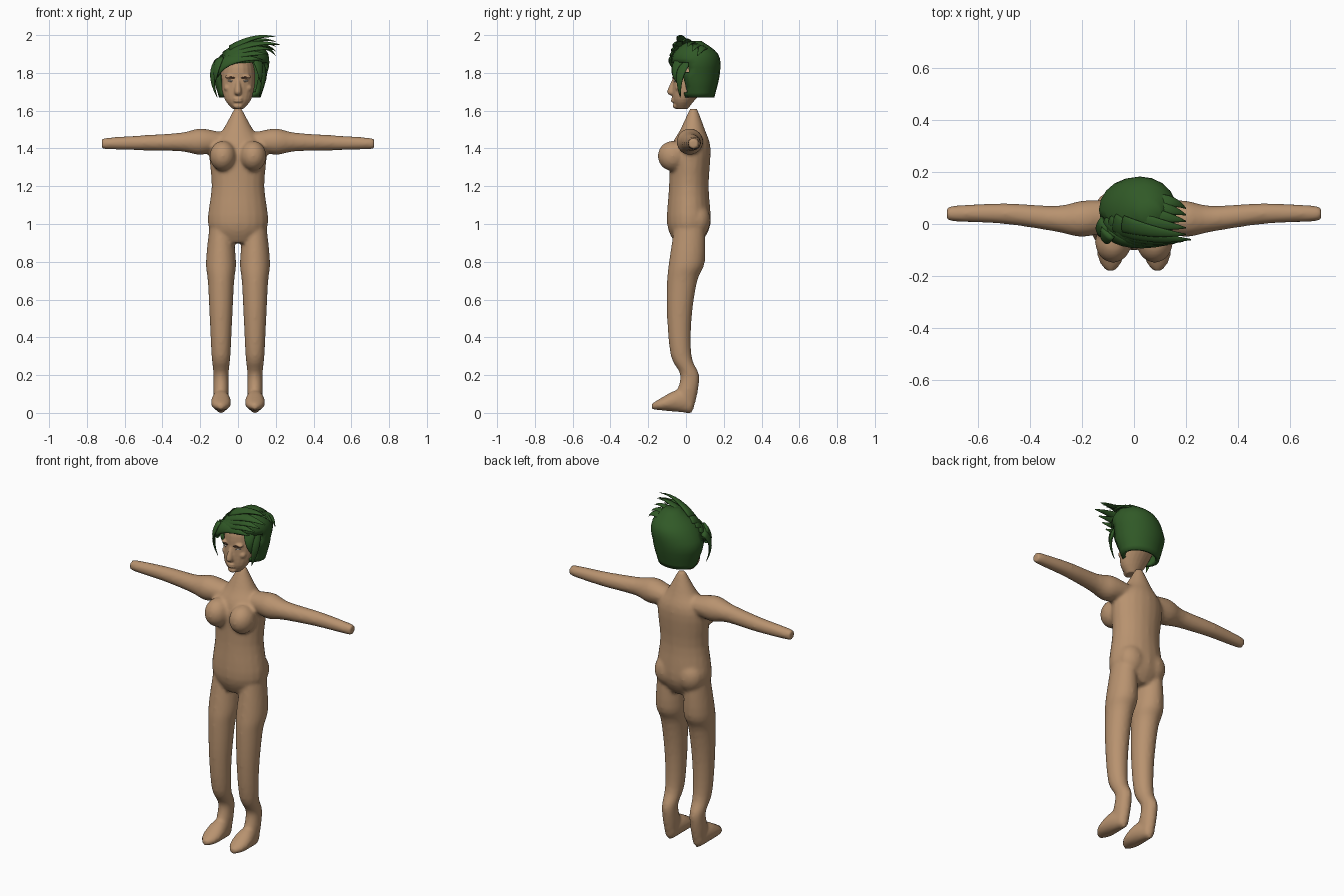
import bpy, bmesh, math
from mathutils import Vector, Matrix

if "Cube" in bpy.data.objects:
    bpy.data.objects.remove(bpy.data.objects["Cube"])

SIDES = {"right": -1, "left": 1}


def material(name, *rgb):
    colour = (*rgb, 1)
    made = bpy.data.materials.new(name)
    made.use_nodes = True
    made.diffuse_color = colour
    made.node_tree.nodes["Principled BSDF"].inputs["Base Color"].default_value = colour
    return made


skin = material("tan skin", .48, .29, .16)
green = material("dark green hair", .03, .1, .02)
brown = material("brown brow", .1, .05, .03)
pale = material("pale eye", .4, .35, .3)


def smooth_rows(rows, steps=4):
    """Pass a smooth curve through the rows of a profile."""
    rows = [Vector(row) for row in rows]
    padded = [rows[0], *rows, rows[-1]]
    result = []
    for before, start, end, after in zip(padded, padded[1:], padded[2:], padded[3:]):
        leave, arrive = (end - before) / 2, (after - start) / 2
        for step in range(steps):
            t = step / steps
            rise = t * t * (3 - 2 * t)
            result.append(start.lerp(end, rise) + leave * t * (1 - t) ** 2
                          - arrive * t * t * (1 - t))
    return result + [rows[-1]]


def loft(bm, rings, sides=20):
    """Skin a tube through rings given as centre and two half axes."""
    turns = [math.tau * i / sides for i in range(sides)]
    loops = [[bm.verts.new(centre + u * math.cos(a) + v * math.sin(a)) for a in turns]
             for centre, u, v in rings]
    for lower, upper in zip(loops, loops[1:]):
        for i in range(sides):
            bm.faces.new((lower[i - 1], lower[i], upper[i], upper[i - 1]))
    bm.faces.new(loops[0])
    bm.faces.new(loops[-1])


def upright(bm, rows, shift=lambda z: 0):
    """Loft a vertical part from rows of height, half width, front and back."""
    loft(bm, [(Vector((shift(z), (front + back) / 2, z)), Vector((width, 0, 0)),
               Vector((0, (back - front) / 2, 0)))
              for z, width, front, back in smooth_rows(rows)])


def ball(bm, centre, size):
    place = Matrix.Translation(centre) @ Matrix.Diagonal((*size, 1))
    bmesh.ops.create_uvsphere(bm, u_segments=20, v_segments=12, radius=1, matrix=place)


def finish(bm, name, mat):
    bmesh.ops.recalc_face_normals(bm, faces=bm.faces)
    for face in bm.faces:
        face.smooth = True
    mesh = bpy.data.meshes.new(name)
    bm.to_mesh(mesh)
    bm.free()
    mesh.materials.append(mat)
    part = bpy.data.objects.new(name, mesh)
    bpy.context.collection.objects.link(part)
    return part


def blend(part, voxel, passes):
    """Fuse overlapping forms into one soft skin."""
    remesh = part.modifiers.new("blend", 'REMESH')
    remesh.mode = 'VOXEL'
    remesh.voxel_size = voxel
    remesh.use_smooth_shade = True
    soften = part.modifiers.new("soften", 'SMOOTH')
    soften.iterations = passes


# Torso and neck
bm = bmesh.new()
upright(bm, [(.9, .1, -.06, .08), (1, .16, -.1, .13), (1.2, .14, -.09, .12),
             (1.4, .15, -.08, .13), (1.5, .08, -.03, .1), (1.61, .02, .02, .06)])

# Arms, legs and feet, repeated on both sides
arm = [(.1, .03, .06, .05), (.2, .02, .07, .07), (.3, .02, .05, .05),
       (.5, .04, .04, .04), (.7, .04, .03, .03), (.72, .04, .02, .02)]
leg = [(1, .06, -.06, .1), (.8, .08, -.09, .1), (.7, .07, -.1, .06), (.5, .06, -.1, .03),
       (.3, .05, -.08, .03), (.2, .04, -.03, .07), (.1, .04, -.05, .06), (.02, .03, -.04, .04)]
foot = [(.03, .03, .1), (-.05, .05, .12), (-.13, .05, .08), (-.18, .02, .05)]
for s in SIDES.values():
    hip = s * .09
    loft(bm, [(Vector((s * x, y, 1.44 - x / 50)), Vector((0, depth, 0)), Vector((0, 0, height)))
              for x, y, depth, height in smooth_rows(arm)])
    upright(bm, leg, lambda z: hip)
    loft(bm, [(Vector((hip, y, (top - y / 10) / 2)), Vector((width, 0, 0)),
               Vector((0, 0, (top + y / 10) / 2))) for y, width, top in smooth_rows(foot)])
    ball(bm, (s * .08, -.07, 1.36), (.07, .08, .08))
    ball(bm, (s * .07, .06, 1.02), (.08, .07, .09))
blend(finish(bm, "body", skin), .01, 6)

# Head: skull, nose, lips, chin, brow ridge and cheeks
bm = bmesh.new()
upright(bm, [(1.61, .03, -.05, .01), (1.66, .07, -.07, .05), (1.75, .09, -.07, .13),
             (1.85, .08, -.06, .14), (1.93, .02, 0, .07)])
upright(bm, [(1.68, .01, -.08, -.04), (1.7, .02, -.1, -.04), (1.77, .01, -.07, -.04)])
for lip_height in (1.65, 1.663):
    ball(bm, (0, -.065, lip_height), (.025, .015, .007))
ball(bm, (0, -.055, 1.625), (.025, .015, .015))
for s in SIDES.values():
    ball(bm, (s * .04, -.052, 1.78), (.03, .016, .01))
    ball(bm, (s * .05, -.036, 1.72), (.025, .02, .02))
blend(finish(bm, "head", skin), .005, 3)

# Eyes and eyebrows
for side, s in SIDES.items():
    for name, mat, y, z, width in (("eye", pale, -.057, 1.757, .016),
                                   ("eyebrow", brown, -.064, 1.776, .025)):
        bm = bmesh.new()
        ball(bm, (0, 0, 0), (width, .005, .005))
        part = finish(bm, side + "_" + name, mat)
        part.location = (s * .04, y, z)
        part.rotation_euler = (0, -s * .1, s * .35)

# Hair shell, leaning left at the crown and open over the face
bm = bmesh.new()
upright(bm, [(1.67, .11, -.02, .15), (1.8, .145, -.07, .18), (1.9, .12, -.07, .17),
             (1.97, .04, .01, .08)], lambda z: .01 + max(0, z - 1.8) * .3)
bm.normal_update()
opening = []
for face in bm.faces:
    centre = face.calc_center_median()
    underside = face.normal.z < -.9 or len(face.verts) > 4 and centre.z < 1.7
    if underside or (centre.z < 1.85 and centre.y < 0):
        opening.append(face)
bmesh.ops.delete(bm, geom=opening, context='FACES')
thickness = finish(bm, "hair_shell", green).modifiers.new("thickness", 'SOLIDIFY')
thickness.thickness = .02


def lock(name, start, bend, tip, width, steps=8):
    """Sweep a flat, tapering strand that lies against the head."""
    crown = Vector((.02, .05, 1.8))
    rings = []
    for step in range(steps):
        t = step / (steps - 1)
        point = start.lerp(bend, t).lerp(bend.lerp(tip, t), t)
        along = (bend - start).lerp(tip - bend, t).normalized()
        across = along.cross(point - crown).normalized()
        radius = width * max(1 - t, .02) ** .7
        rings.append((point, across * radius, along.cross(across) * radius * .4))
    bm = bmesh.new()
    loft(bm, rings)
    finish(bm, name, green)


def fan(name, count, width, first, last):
    """Spread locks evenly between a first and a last one."""
    for i in range(count):
        points = [Vector(a).lerp(Vector(b), i / (count - 1)) for a, b in zip(first, last)]
        lock(f"{name}_{i + 1}", *points, width)


# Fringe swept across the forehead, then spikes on the crown
fan("fringe_lock", 4, .045, [(-.12, -.01, 1.81), (-.06, -.1, 1.9), (.13, -.08, 1.87)],
    [(-.07, 0, 1.89), (.04, -.06, 1.98), (.22, -.06, 1.95)])
fan("crown_spike", 5, .035, [(-.04, 0, 1.93), (.09, -.04, 2.01), (.2, -.04, 1.99)],
    [(.08, .08, 1.92), (.15, .1, 1.96), (.2, .06, 1.89)])

# Locks hanging beside the face
for side, s in SIDES.items():
    fan(side + "_side_lock", 2, .035,
        [(s * .11, 0, 1.86), (s * .16, -.05, 1.79), (s * .11, -.03, 1.67)],
        [(s * .1, -.03, 1.87), (s * .12, -.08, 1.82), (s * .12, -.05, 1.75)])
